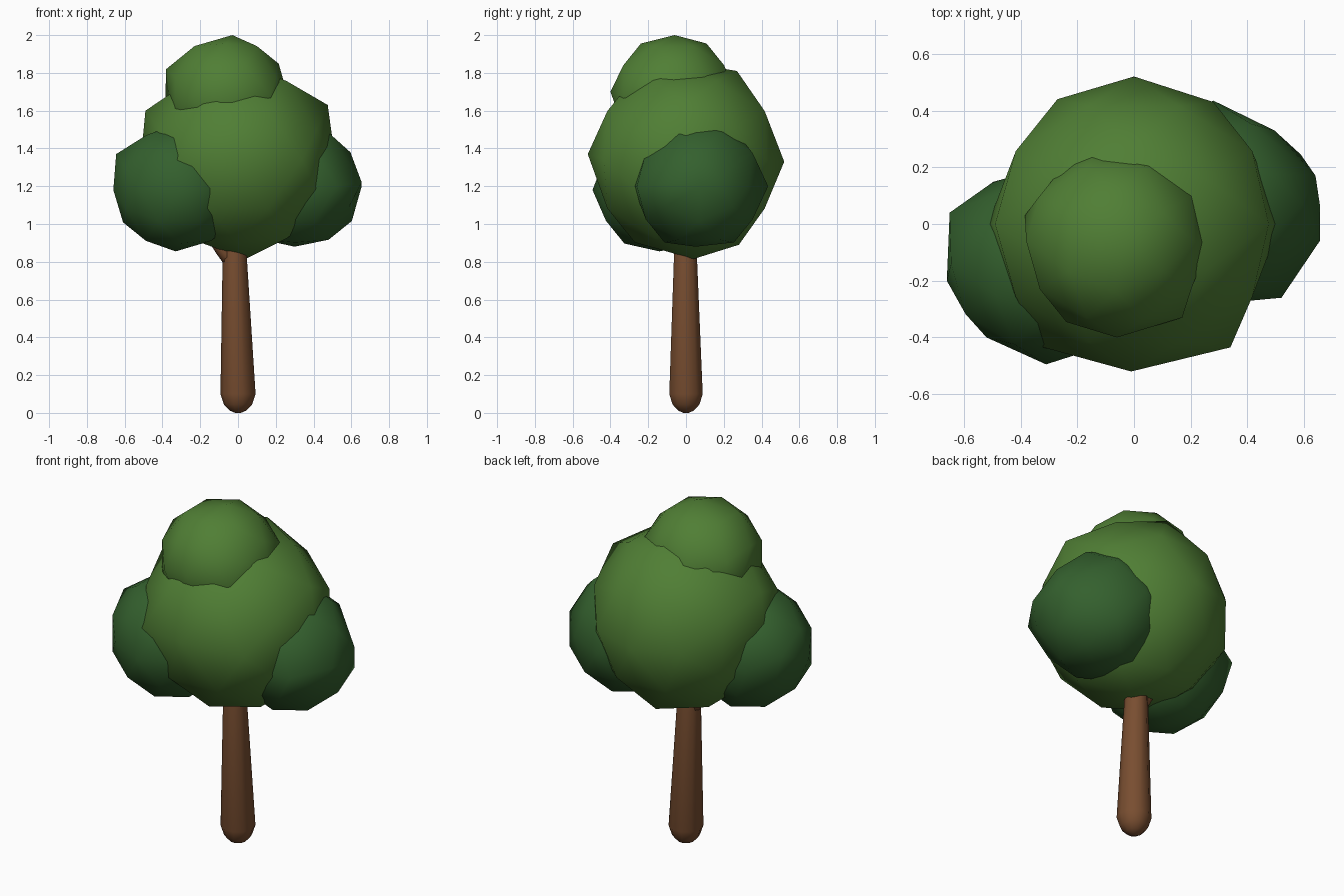
import bpy, bmesh, math
from itertools import product
from mathutils import Vector

if "Cube" in bpy.data.objects:
    bpy.data.objects.remove(bpy.data.objects["Cube"])


def material(name, rgb):
    m = bpy.data.materials.new(name)
    m.diffuse_color = (*rgb, 1)
    m.use_nodes = True
    m.node_tree.nodes["Principled BSDF"].inputs["Base Color"].default_value = m.diffuse_color
    return m


LEAF = material("leaf", (0.08, 0.21, 0.035))
DARK = material("dark_leaf", (0.034, 0.117, 0.027))
BARK = material("bark", (0.19, 0.076, 0.03))


def finish(bm, name, mat):
    bmesh.ops.recalc_face_normals(bm, faces=bm.faces)
    for f in bm.faces:
        f.smooth = True
    me = bpy.data.meshes.new(name)
    bm.to_mesh(me)
    bm.free()
    me.materials.append(mat)
    ob = bpy.data.objects.new(name, me)
    bpy.context.collection.objects.link(ob)
    return ob


# Unit 80-face icosphere directions with edge midpoints on the axes
PHI = (1 + math.sqrt(5)) / 2
DIRS = set()
for base in ((1, 0, 0), (1, PHI, 0), (1 / PHI, PHI, 1)):
    for s in product((1, -1), repeat=3):
        v = [a * b + 0.0 for a, b in zip(base, s)]
        for k in range(3):
            DIRS.add(tuple(v[k:] + v[:k]))


def leaf_clump(name, mat, centre, radius, bumps):
    """Ball of leaves; each bump pulls the nearest free vertex to that point."""
    bm = bmesh.new()
    for d in sorted(DIRS):
        bm.verts.new(Vector(centre) + Vector(d).normalized() * radius)
    bmesh.ops.convex_hull(bm, input=bm.verts[:])
    free = set(bm.verts)
    for b in bumps:
        v = min(free, key=lambda w: (w.co - Vector(b)).length)
        free.discard(v)
        v.co = b
    return finish(bm, name, mat)


def limb(name, rings, sides=10):
    """Tapered round limb through (x, y, z, radius) rings, pointed end caps."""
    bm = bmesh.new()
    loops = []
    for x, y, z, r in rings:
        loops.append([bm.verts.new((x + r * math.cos(t), y + r * math.sin(t), z))
                      for t in (2 * math.pi * i / sides for i in range(sides))])
    for a, b in zip(loops, loops[1:]):
        for i in range(sides):
            j = (i + 1) % sides
            bm.faces.new((a[i], a[j], b[j], b[i]))
    bm.faces.new(loops[0])
    bm.faces.new(loops[-1])
    return finish(bm, name, BARK)


# Trunk with rounded foot, and a side branch running into the left clump
limb("trunk", [(0, 0, 0, 0.015), (0, 0, 0.013, 0.045), (0, 0, 0.045, 0.075),
               (0, 0, 0.1, 0.093), (-0.018, -0.003, 0.85, 0.063),
               (-0.022, -0.004, 1.0, 0.055), (-0.022, -0.004, 1.05, 0.02)])
limb("branch", [(-0.02, 0, 0.76, 0.035), (-0.07, -0.01, 0.84, 0.042),
                (-0.2, -0.06, 1.03, 0.035), (-0.22, -0.07, 1.06, 0.012)], 8)

# Foliage clumps
leaf_clump("main_foliage", LEAF, (0, 0, 1.34), 0.515, [
    (0, 0.52, 1.33), (-0.01, -0.52, 1.37), (0.04, 0.04, 0.815),
    (0.34, -0.435, 1.34), (-0.32, -0.435, 1.34), (-0.27, 0.44, 1.34),
    (0.28, 0.43, 1.34), (0.475, 0, 1.63), (-0.49, 0, 1.6),
    (0, 0.27, 1.81), (0, 0.28, 0.89)])
leaf_clump("left_foliage", DARK, (-0.315, -0.145, 1.19), 0.345, [
    (-0.66, -0.2, 1.18), (-0.645, -0.14, 1.37), (-0.52, -0.4, 1.19),
    (-0.31, -0.495, 1.18), (-0.33, -0.14, 0.855), (-0.65, 0.04, 1.28)])
leaf_clump("right_foliage", DARK, (0.305, 0.07, 1.2), 0.35, [
    (0.655, -0.06, 1.22), (0.64, 0.17, 1.25), (0.495, 0.33, 1.2),
    (0.28, 0.435, 1.2), (0.52, -0.26, 1.2), (0.595, 0.07, 1.38),
    (0.3, 0.05, 0.88)])
leaf_clump("top_foliage", LEAF, (-0.065, -0.065, 1.675), 0.33, [
    (-0.03, -0.06, 2.0), (-0.38, -0.06, 1.82), (-0.385, 0.03, 1.67),
    (0.17, -0.33, 1.68), (-0.06, -0.4, 1.7), (-0.13, 0.265, 1.68)])
